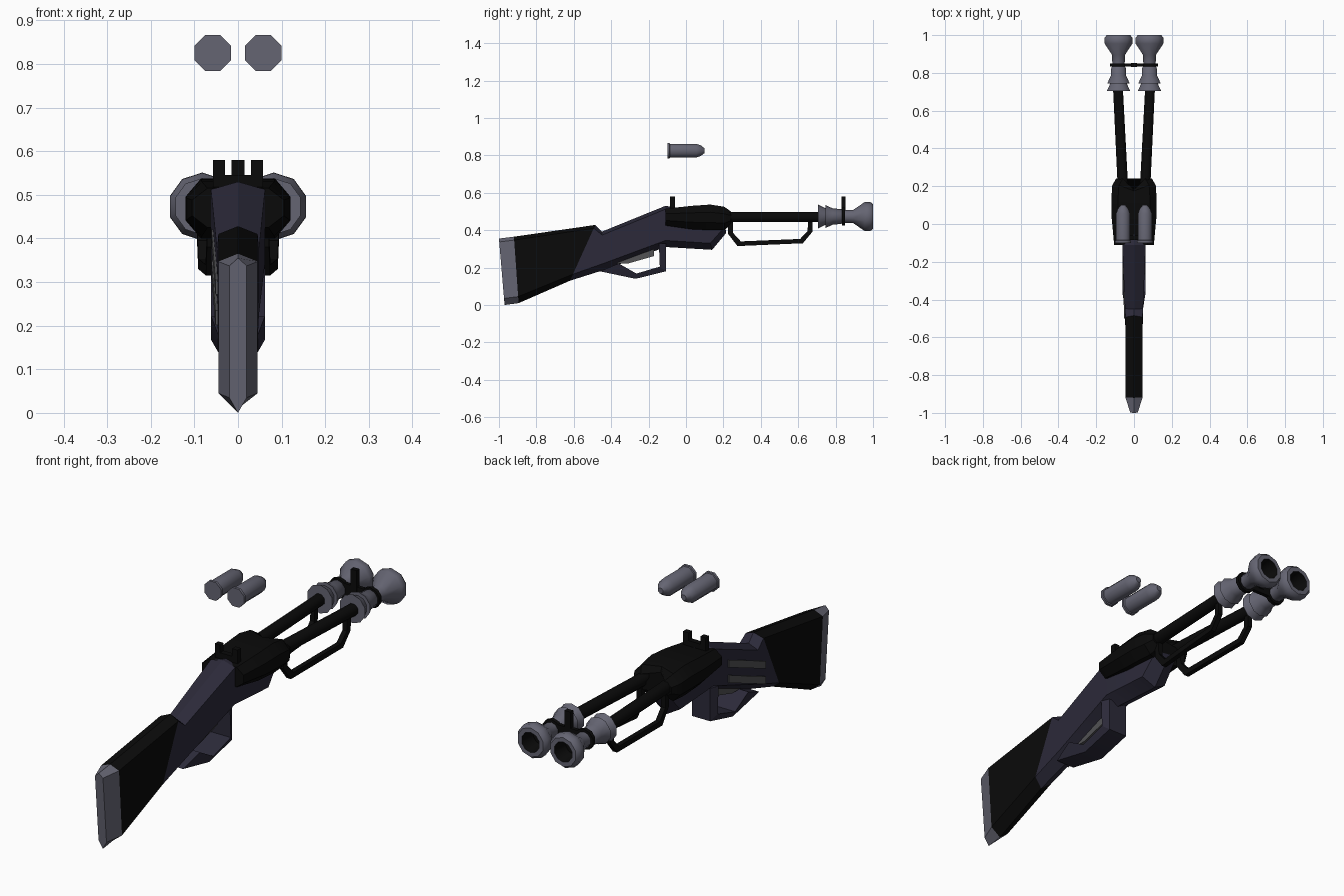
import bpy, bmesh, math

cube = bpy.data.objects.get("Cube")
if cube:
    bpy.data.objects.remove(cube)


def material(name, r, g, b):
    m = bpy.data.materials.new(name)
    m.use_nodes = True
    m.diffuse_color = (r, g, b, 1)
    node = next(n for n in m.node_tree.nodes if n.type == 'BSDF_PRINCIPLED')
    node.inputs["Base Color"].default_value = (r, g, b, 1)
    node.inputs["Roughness"].default_value = 0.7
    return m


METAL = material("blue_gray_metal", .13, .13, .17)
NAVY = material("dark_navy", .025, .023, .042)
BLACK = material("near_black", .003, .003, .003)
GRAY = material("neutral_gray", .085, .085, .09)


def finish(name, bm, mats, angle=30):
    bmesh.ops.recalc_face_normals(bm, faces=bm.faces)
    me = bpy.data.meshes.new(name)
    bm.to_mesh(me)
    bm.free()
    for m in mats:
        me.materials.append(m)
    ob = bpy.data.objects.new(name, me)
    bpy.context.collection.objects.link(ob)
    bpy.ops.object.select_all(action='DESELECT')
    ob.select_set(True)
    bpy.context.view_layer.objects.active = ob
    bpy.ops.object.shade_smooth_by_angle(angle=math.radians(angle))
    return ob


def loft(name, rings, mats, caps=True, angle=30, dark_from=999):
    """Skin a row of rings; segments from dark_from on use the second material."""
    bm = bmesh.new()
    rows = [[bm.verts.new(p) for p in ring] for ring in rings]
    n = len(rows[0])
    for k in range(len(rows) - 1):
        for i in range(n):
            j = (i + 1) % n
            f = bm.faces.new((rows[k][i], rows[k][j], rows[k + 1][j], rows[k + 1][i]))
            f.material_index = int(k >= dark_from)
    if caps:
        bm.faces.new(rows[0])
        bm.faces.new(rows[-1]).material_index = int(dark_from < 999)
    return finish(name, bm, mats, angle)


def lathe(name, profile, centre, z, mats, sides=10, dark_from=999):
    """Turn a (y, radius) profile about a line whose x is centre(y)."""
    turn = [2 * math.pi * (i + .5) / sides for i in range(sides)]
    rings = [[(centre(y) + r * math.cos(a), y, z + r * math.sin(a)) for a in turn]
             for y, r in profile]
    return loft(name, rings, mats, angle=50, dark_from=dark_from)


def ridged(top, bottom, hw, up=.018, down=.035):
    """Six-sided cross-section with a ridge above and below."""
    (ty, tz), (by, bz) = top, bottom
    h = max(tz - bz, .01)

    def at(drop):
        t = drop / h
        return ty + (by - ty) * t, tz - drop
    s, b = at(up), at(h - down)
    return [(0, ty, tz), (hw, *s), (hw, *b), (0, by, bz), (-hw, *b), (-hw, *s)]


def strip(name, outer, inner, w_out, w_in, mat, centre=lambda y: 0):
    """Bar that follows two matching side-view outlines."""
    rings = [[(centre(o[0]) - w_out, *o), (centre(o[0]) + w_out, *o),
              (centre(i[0]) + w_in, *i), (centre(i[0]) - w_in, *i)]
             for o, i in zip(outer, inner)]
    return loft(name, rings, [mat])


def box(name, x, y, z, mat):
    rings = [[(x[0], v, z[0]), (x[1], v, z[0]), (x[1], v, z[1]), (x[0], v, z[1])] for v in y]
    return loft(name, rings, [mat])


# Stock: butt plate, black shoulder part, navy wrist and fore body
butt = ridged((-.92, .365), (-.895, .01), .045)
joint = ridged((-.485, .428), (-.62, .13), .045)
loft("butt_plate", [ridged((-1, .355), (-.97, 0), .02), butt], [METAL])
loft("stock", [butt, joint], [BLACK])
loft("body", [joint,
              ridged((-.45, .392), (-.43, .19), .048),
              ridged((-.11, .53), (-.11, .31), .062),
              ridged((.08, .50), (.14, .295), .062),
              ridged((.2, .48), (.215, .385), .055)], [NAVY])

# Trigger guard and trigger
strip("trigger_guard",
      [(-.46, .18), (-.27, .14), (-.108, .18), (-.108, .33)],
      [(-.36, .222), (-.265, .168), (-.14, .205), (-.145, .33)], .046, .062, NAVY)
strip("trigger", [(-.37, .222), (-.31, .222), (-.17, .262)],
      [(-.37, .24), (-.31, .26), (-.17, .30)], .016, .016, GRAY)

# Two inlaid strips on one side of the body, parallel to its top edge
for i, drop in enumerate((.07, .14)):
    rings = []
    for y, x in ((-.50, -.052), (-.22, -.061)):
        z = .43 + .41 * (y + .22) - drop + .06
        rings.append([(x, y, z), (x, y, z - .034), (x + .008, y, z - .034), (x + .008, y, z)])
    loft("side_strip_%d" % (i + 1), rings, [GRAY])


# Receiver, notched at the middle of its forward end
def receiver_ring(y, hw, low, high, notch=0):
    c, d = .035, (high - low) * .3
    half = [(hw - c, low), (hw, low + d), (hw, high - d), (hw - c, high)]
    ring = [(0, y - notch, low)] + [(x, y, z) for x, z in half]
    ring += [(0, y - notch, high)] + [(-x, y, z) for x, z in reversed(half)]
    return ring


loft("receiver", [receiver_ring(-.11, .105, .425, .515),
                  receiver_ring(.03, .118, .405, .53),
                  receiver_ring(.13, .12, .40, .537),
                  receiver_ring(.205, .115, .40, .525, .03),
                  receiver_ring(.24, .095, .43, .50, .06)], [BLACK])

# Rear sight
rear = (-.085, -.06)
box("rear_sight_base", (-.057, .057), rear, (.49, .545), BLACK)
for side, label in ((1, "left"), (-1, "right")):
    box("rear_sight_" + label, sorted((side * .03, side * .057)), rear, (.53, .58), BLACK)

    # Splayed barrel with a hand loop below it
    def splay(y, s=side):
        return s * (.06 + .05 * (y - .22))

    def straight(y, s=side):
        return s * .082

    lathe("barrel_" + label, [(.15, .03), (.74, .028)], splay, .47, [BLACK], 8)
    strip("hand_loop_" + label,
          [(.222, .46), (.225, .38), (.275, .315), (.625, .33), (.675, .39), (.678, .46)],
          [(.25, .46), (.252, .385), (.293, .34), (.61, .353), (.65, .395), (.653, .46)],
          .011, .011, BLACK, splay)

    # Muzzle with two toothed collars, a flared end and a dark bore
    lathe("muzzle_" + label,
          [(.705, .065), (.745, .045), (.745, .062), (.785, .043), (.83, .04),
           (.835, .034), (.895, .036), (.955, .077), (.985, .078), (1, .066),
           (1, .046), (.93, .035)],
          straight, .473, [METAL, BLACK], 10, 10)
    lathe("band_ring_" + label, [(.833, .047), (.85, .047)], straight, .473, [BLACK])

    # Loose shell above the receiver
    lathe("shell_" + label,
          [(-.1, .045), (-.088, .045), (-.086, .04), (.055, .04), (.08, .03), (.1, .013)],
          lambda y, s=side: s * .058, .825, [METAL], 8)

# Band bridging the muzzles, with the forward sight
box("muzzle_band", (-.05, .05), (.833, .85), (.45, .505), BLACK)
box("forward_sight", (-.015, .015), (.831, .852), (.47, .58), BLACK)
